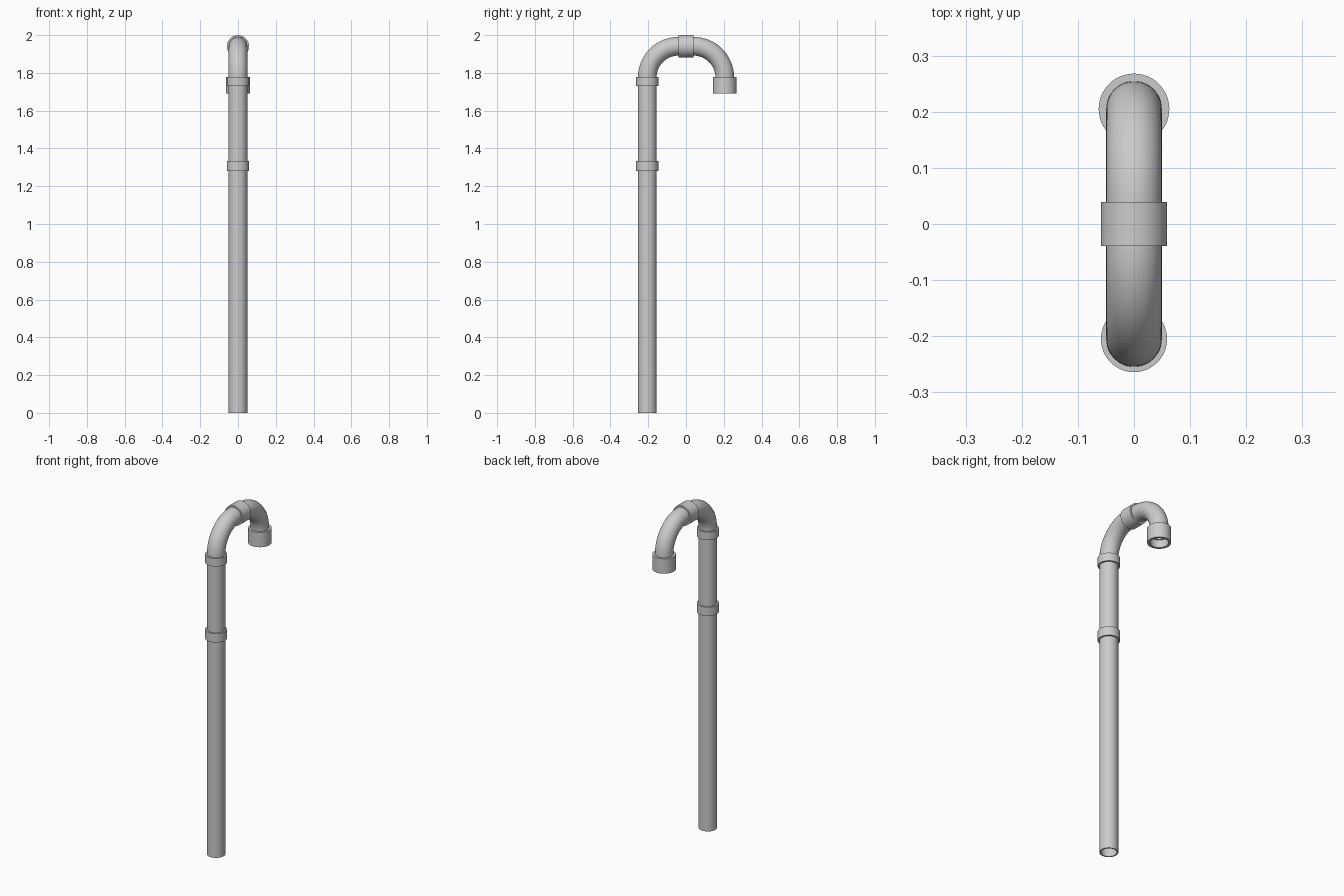
import bpy, bmesh, math
from mathutils import Vector

if "Cube" in bpy.data.objects:
    bpy.data.objects.remove(bpy.data.objects["Cube"])

N = 48
Y = 0.205       # pipe offset from centre
TOP = 1.941     # centreline height of the bend
R = 0.0495      # pipe radius
WALL = 0.042    # inner radius


def tube(name, path, profile, closed=False):
    """Sweep rings: path = [(point, tangent)], profile = [(path index, radius)]."""
    bm = bmesh.new()
    rings = []
    for i, r in profile:
        p, t = Vector(path[i][0]), Vector(path[i][1])
        side = Vector((1, 0, 0))
        up = t.cross(side).normalized()
        rings.append([bm.verts.new(p + r * (math.cos(a) * side + math.sin(a) * up))
                      for a in (2 * math.pi * k / N for k in range(N))])
    pairs = list(zip(rings, rings[1:]))
    if closed:
        pairs.append((rings[-1], rings[0]))
    for a, b in pairs:
        for k in range(N):
            bm.faces.new((a[k], a[(k + 1) % N], b[(k + 1) % N], b[k]))
    if not closed:
        bm.faces.new(rings[0])
        bm.faces.new(rings[-1])
    bmesh.ops.recalc_face_normals(bm, faces=bm.faces)
    me = bpy.data.meshes.new(name)
    bm.to_mesh(me)
    bm.free()
    ob = bpy.data.objects.new(name, me)
    bpy.context.collection.objects.link(ob)
    bpy.context.view_layer.objects.active = ob
    ob.select_set(True)
    bpy.ops.object.shade_smooth_by_angle(angle=math.radians(35))
    ob.select_set(False)
    return ob


def straight(name, a, b, r, inner=WALL):
    d = (Vector(b) - Vector(a)).normalized()
    return tube(name, [(a, d), (b, d)],
                [(0, r), (1, r), (1, inner), (0, inner)], closed=True)


def elbow(name, s):
    """Quarter bend from the vertical pipe (s = -1) or outlet (s = 1) to the middle."""
    cy, cz = 0.04, 1.776
    rad = Y - cy
    path = [((0, s * Y, 1.735), (0, 0, 1))]
    for k in range(17):
        a = math.pi / 2 * k / 16
        path.append(((0, s * (cy + rad * math.cos(a)), cz + rad * math.sin(a)),
                     (0, -s * math.sin(a), math.cos(a))))
    path.append(((0, 0, TOP), (0, -s, 0)))
    n = len(path)
    return tube(name, path, [(i, R) for i in range(n)] +
                [(i, WALL) for i in reversed(range(n))], closed=True)


# upright pipes
straight("lower_pipe", (0, -Y, 0), (0, -Y, 1.306), R)
straight("upper_pipe", (0, -Y, 1.306), (0, -Y, 1.755), R)

# coupling collars
straight("lower_collar", (0, -Y, 1.28), (0, -Y, 1.333), 0.059, 0.048)
straight("upper_collar", (0, -Y, 1.73), (0, -Y, 1.778), 0.059, 0.048)
straight("middle_collar", (0, -0.039, TOP), (0, 0.039, TOP), 0.059, 0.048)

# bend at the top
elbow("rear_elbow", -1)
elbow("outlet_elbow", 1)

# open outlet socket
straight("outlet_socket", (0, Y, 1.69), (0, Y, 1.778), 0.063, 0.0485)
